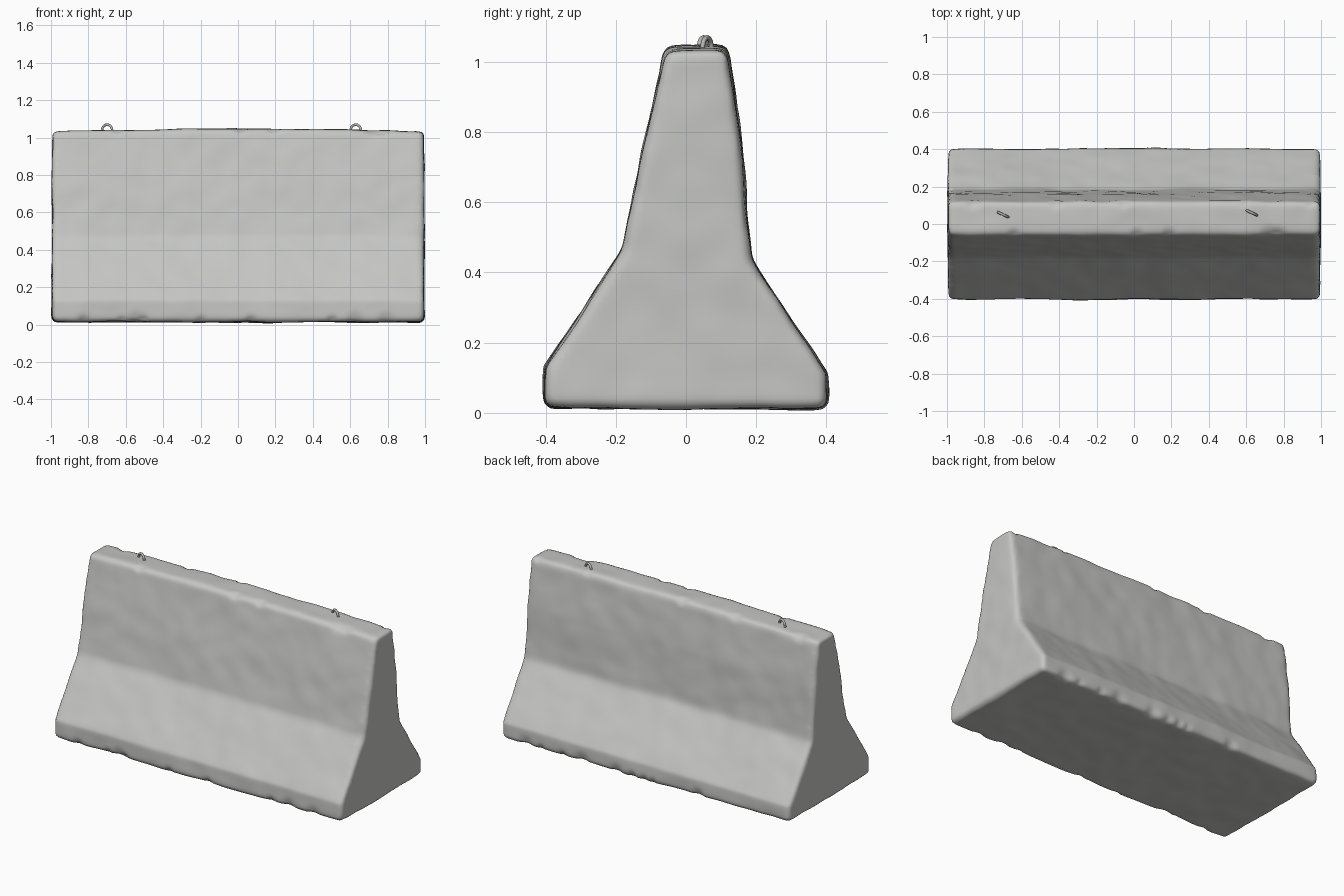
import bpy, bmesh, math, random
from mathutils import Vector, noise

if "Cube" in bpy.data.objects:
    bpy.data.objects.remove(bpy.data.objects["Cube"])

random.seed(4)


def material(name, colour):
    m = bpy.data.materials.new(name)
    m.diffuse_color = (*colour, 1)
    m.use_nodes = True
    m.node_tree.nodes["Principled BSDF"].inputs["Base Color"].default_value = m.diffuse_color
    return m


concrete = material("concrete grey", (0.56, 0.56, 0.55))
steel = material("dull steel", (0.45, 0.45, 0.44))

# Barrier block: cross-section (y, z) extruded along x
PROFILE = [(-0.405, 0.015), (0.405, 0.012), (0.402, 0.11), (0.183, 0.435),
           (0.158, 0.75), (0.12, 1.035), (-0.06, 1.035), (-0.18, 0.46),
           (-0.402, 0.13)]
bm = bmesh.new()
end = bm.faces.new([bm.verts.new((-0.995, y, z)) for y, z in PROFILE])
ext = bmesh.ops.extrude_face_region(bm, geom=[end])
bmesh.ops.translate(bm, vec=(1.99, 0, 0),
                    verts=[g for g in ext["geom"] if isinstance(g, bmesh.types.BMVert)])
bmesh.ops.recalc_face_normals(bm, faces=bm.faces)


def is_sharp(e):
    return e.calc_face_angle(0) > math.radians(40)


bmesh.ops.bevel(bm, geom=[e for e in bm.edges if is_sharp(e)], offset=0.022,
                offset_type='OFFSET', segments=3, profile=0.5, affect='EDGES')
mesh = bpy.data.meshes.new("concrete_barrier")
bm.to_mesh(mesh)
bm.free()
barrier = bpy.data.objects.new("concrete_barrier", mesh)
bpy.context.collection.objects.link(barrier)

# Even dense surface for the worn relief
remesh = barrier.modifiers.new("Remesh", 'REMESH')
remesh.mode = 'VOXEL'
remesh.voxel_size = 0.016
soften = barrier.modifiers.new("Smooth", 'SMOOTH')
soften.factor = 0.5
soften.iterations = 4
graph = bpy.context.evaluated_depsgraph_get()
dense = bpy.data.meshes.new_from_object(barrier.evaluated_get(graph))
barrier.modifiers.clear()
barrier.data = dense

# Shallow chips along the top and bottom edges
chips = []
for y, z, count in ((-0.41, 0.02, 9), (0.41, 0.02, 9), (-0.06, 1.04, 5), (0.12, 1.04, 5)):
    for i in range(count):
        chips.append((Vector((random.uniform(-0.95, 0.95), y, z)),
                      random.uniform(0.03, 0.07)))

normals = [v.normal.copy() for v in dense.vertices]
for v, n in zip(dense.vertices, normals):
    p = v.co.copy()
    bump = 0.006 * noise.noise(p * 3.5) + 0.004 * noise.noise(p * 9 + Vector((5, 2, 1)))
    for centre, radius in chips:
        d = (p - centre).length / radius
        if d < 1:
            bump -= 0.012 * (1 - d * d) ** 2
    v.co = p + n * bump
    v.co.z += 0.012 * (1 - p.x * p.x) * p.z     # slightly crowned top
    v.co.z = max(v.co.z, 0.0)
dense.polygons.foreach_set("use_smooth", [True] * len(dense.polygons))
dense.materials.clear()
dense.materials.append(concrete)


# Lifting loops: bent bars set at a slant into the top
def lifting_loop(name, x, y):
    curve = bpy.data.curves.new(name, 'CURVE')
    curve.dimensions = '3D'
    curve.bevel_depth = 0.007
    curve.bevel_resolution = 2
    curve.use_fill_caps = True
    path = [(-0.03, -0.03)]
    path += [(-0.03 * math.cos(math.pi * i / 10), 0.03 * math.sin(math.pi * i / 10))
             for i in range(11)]
    path += [(0.03, -0.03)]
    spline = curve.splines.new('POLY')
    spline.points.add(len(path) - 1)
    for pt, (u, h) in zip(spline.points, path):
        pt.co = (u, 0, h, 1)
    spline.use_smooth = True
    curve.materials.append(steel)
    ob = bpy.data.objects.new(name, curve)
    ob.location = (x, y, 1.039)
    ob.rotation_euler = (0, 0, math.radians(-25))
    bpy.context.collection.objects.link(ob)


lifting_loop("left_lifting_loop", -0.70, 0.05)
lifting_loop("right_lifting_loop", 0.63, 0.06)
